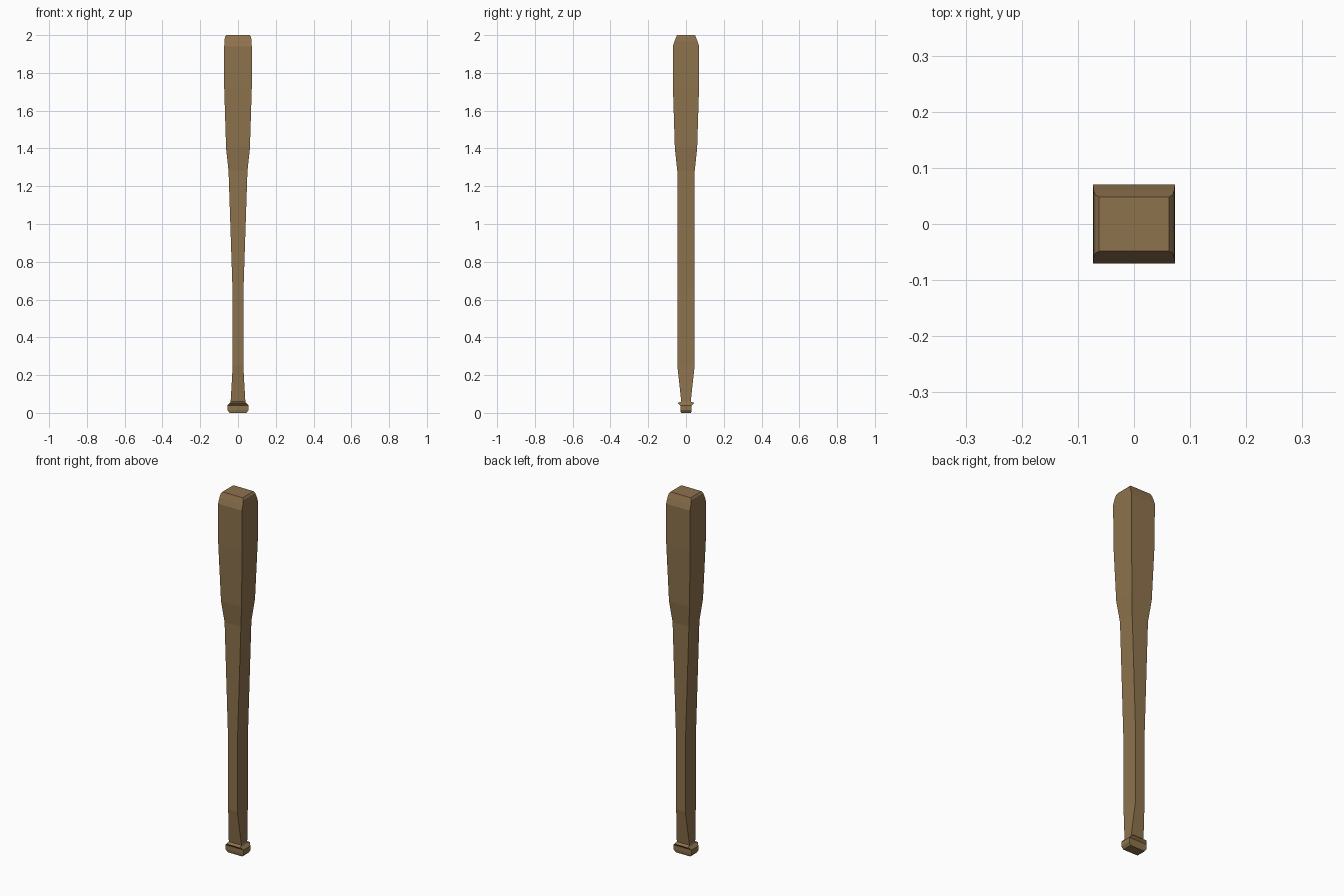
import bpy, bmesh

if "Cube" in bpy.data.objects:
    bpy.data.objects.remove(bpy.data.objects["Cube"])

# Rectangular sections from knob to tip: z, half width x, half depth y
SECTIONS = [
    (0.00, 0.045, 0.027), (0.015, 0.055, 0.030), (0.040, 0.055, 0.030),
    (0.053, 0.042, 0.043), (0.060, 0.039, 0.025),
    (0.25, 0.028, 0.046), (0.65, 0.029, 0.046), (1.28, 0.050, 0.046),
    (1.40, 0.063, 0.059), (1.72, 0.073, 0.069), (1.94, 0.073, 0.070),
    (1.97, 0.072, 0.060), (1.99, 0.069, 0.052), (2.00, 0.062, 0.048),
]


def loft(name, sections):
    bm = bmesh.new()
    rings = [[bm.verts.new((sx * w, sy * d, z))
              for sx, sy in ((-1, -1), (1, -1), (1, 1), (-1, 1))]
             for z, w, d in sections]
    for low, high in zip(rings, rings[1:]):
        for i in range(4):
            j = (i + 1) % 4
            bm.faces.new((low[i], low[j], high[j], high[i]))
    bm.faces.new(rings[0][::-1])
    bm.faces.new(rings[-1])
    mesh = bpy.data.meshes.new(name)
    bm.to_mesh(mesh)
    bm.free()
    obj = bpy.data.objects.new(name, mesh)
    bpy.context.collection.objects.link(obj)
    return obj


# Wooden bat: knob, grip, taper and barrel in one loft
wood = bpy.data.materials.new("wood")
wood.diffuse_color = (0.27, 0.17, 0.075, 1)
wood.use_nodes = True
wood.node_tree.nodes["Principled BSDF"].inputs["Base Color"].default_value = wood.diffuse_color
bat = loft("bat", SECTIONS)
bat.data.materials.append(wood)
